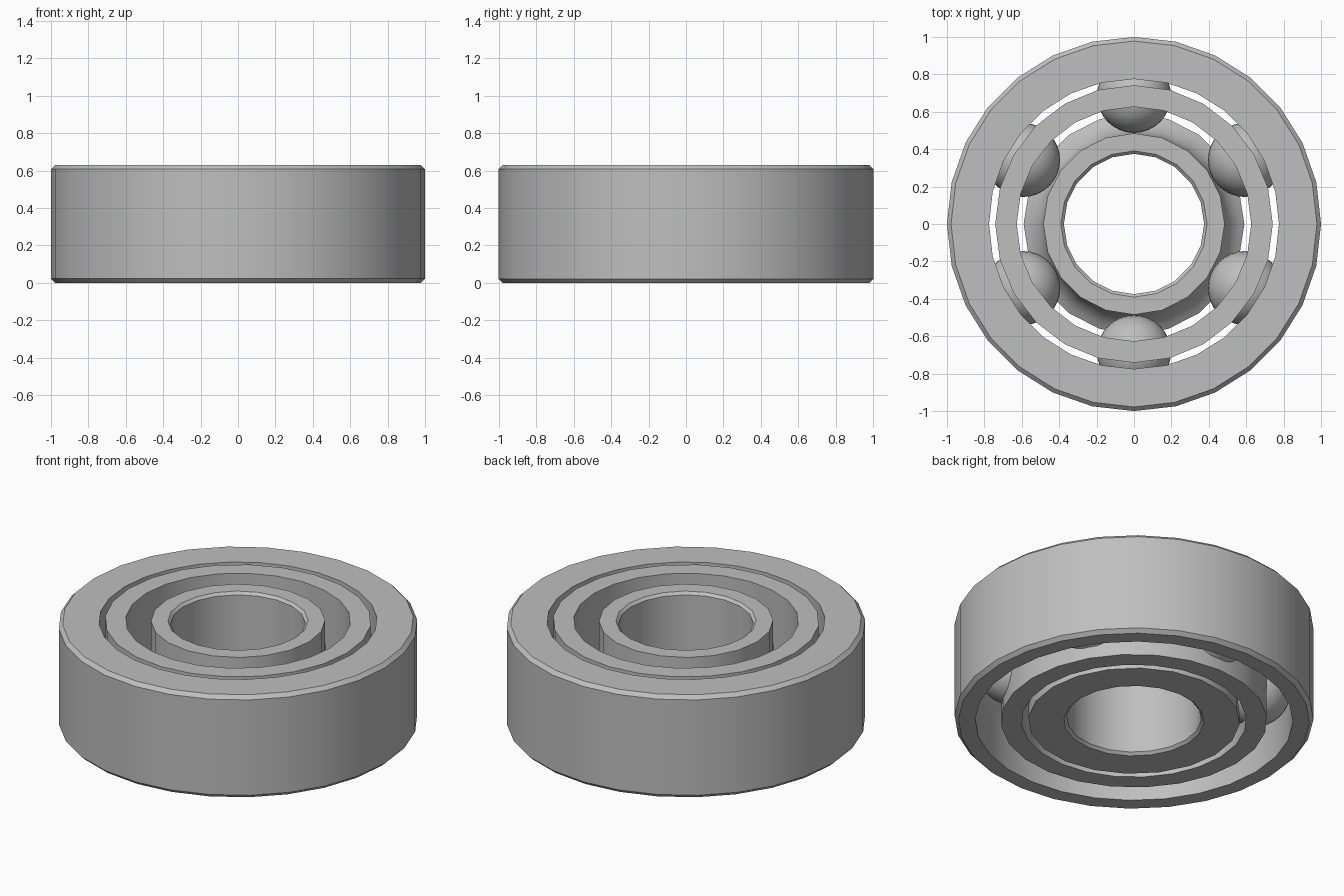
import bpy
import bmesh
import math

cube = bpy.data.objects.get("Cube")
if cube:
    bpy.data.objects.remove(cube, do_unlink=True)

HEIGHT = 0.63
PITCH, BALL_R, BALL_Z = 0.685, 0.2, 0.26

steel = bpy.data.materials.new("grey_steel")
steel.use_nodes = True
steel.diffuse_color = (0.52, 0.52, 0.52, 1)
steel.node_tree.nodes["Principled BSDF"].inputs["Base Color"].default_value = steel.diffuse_color


def finish(name, bm):
    bmesh.ops.recalc_face_normals(bm, faces=bm.faces)
    mesh = bpy.data.meshes.new(name)
    bm.to_mesh(mesh)
    bm.free()
    obj = bpy.data.objects.new(name, mesh)
    bpy.context.collection.objects.link(obj)
    mesh.materials.append(steel)
    bpy.ops.object.select_all(action="DESELECT")
    obj.select_set(True)
    bpy.context.view_layer.objects.active = obj
    bpy.ops.object.shade_smooth_by_angle(angle=math.radians(28))
    return obj


def lathe(name, profile, sides):
    """Turn a closed (radius, height) profile around the z axis."""
    bm = bmesh.new()
    rings = []
    for i in range(sides):
        a = math.tau * i / sides
        rings.append([bm.verts.new((r * math.cos(a), r * math.sin(a), z)) for r, z in profile])
    n = len(profile)
    for i in range(sides):
        here, there = rings[i], rings[(i + 1) % sides]
        for j in range(n):
            k = (j + 1) % n
            bm.faces.new((here[j], there[j], there[k], here[k]))
    return finish(name, bm)


def groove(start_radius, end_radius, up, steps=6):
    """Arc of the ball track between two radii, above or below the ball centre."""
    a0 = math.acos((start_radius - PITCH) / BALL_R)
    a1 = math.acos((end_radius - PITCH) / BALL_R)
    angles = [a0 + (a1 - a0) * i / steps for i in range(steps + 1)]
    return [(PITCH + BALL_R * math.cos(a), BALL_Z + up * BALL_R * math.sin(a)) for a in angles]


# Outer ring: narrow lip at the top, track, open counterbore below
c = 0.022
outer = [(1 - c, 0), (1, c), (1, HEIGHT - c), (1 - c, HEIGHT), (0.775, HEIGHT)]
outer += groove(0.775, PITCH + BALL_R, 1) + [(PITCH + BALL_R, 0)]
lathe("outer_ring", outer, 28)

# Inner ring: slim neck at the top, track, wide shoulder below
c = 0.016
inner = [(0.375, c), (0.375, HEIGHT - c), (0.375 + c, HEIGHT), (PITCH - BALL_R, HEIGHT)]
inner += groove(PITCH - BALL_R, 0.59, -1) + [(0.59, 0), (0.375 + c, 0)]
lathe("inner_ring", inner, 20)

# Cage
lathe("cage", [(0.627, 0), (0.742, 0), (0.742, HEIGHT), (0.627, HEIGHT)], 24)

# Balls
for i in range(6):
    a = math.radians(30 + 60 * i)
    bm = bmesh.new()
    bmesh.ops.create_uvsphere(bm, u_segments=32, v_segments=16, radius=BALL_R - 0.002)
    ball = finish(f"ball_{i + 1}", bm)
    ball.location = (PITCH * math.cos(a), PITCH * math.sin(a), BALL_Z)
